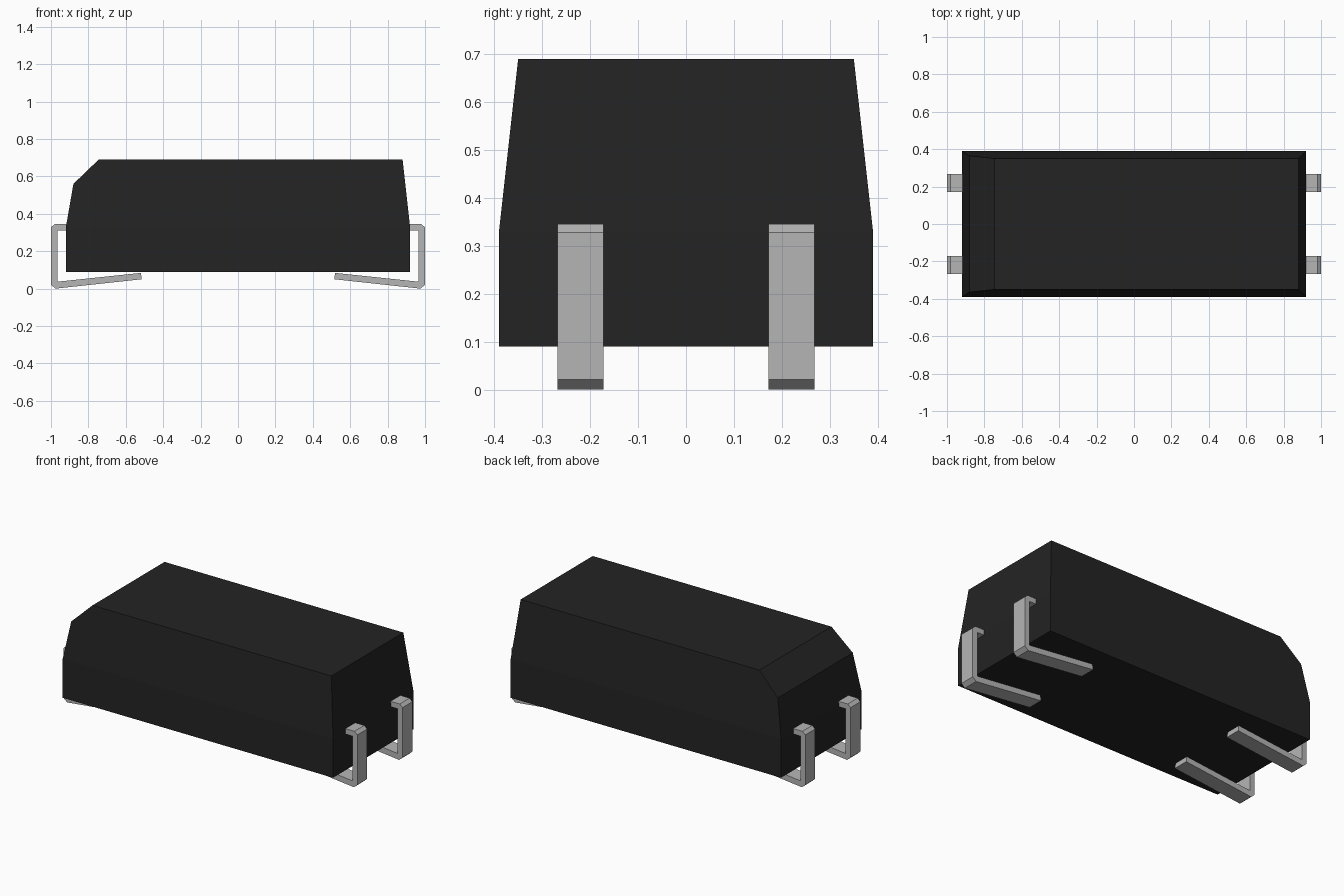
import bpy
import bmesh

cube = bpy.data.objects.get("Cube")
if cube:
    bpy.data.objects.remove(cube, do_unlink=True)


def material(name, value):
    mat = bpy.data.materials.new(name)
    mat.use_nodes = True
    colour = (value, value, value, 1)
    mat.diffuse_color = colour
    mat.node_tree.nodes["Principled BSDF"].inputs["Base Color"].default_value = colour
    return mat


def finish(name, bm, mat):
    bmesh.ops.recalc_face_normals(bm, faces=bm.faces)
    mesh = bpy.data.meshes.new(name)
    bm.to_mesh(mesh)
    bm.free()
    mesh.materials.append(mat)
    obj = bpy.data.objects.new(name, mesh)
    bpy.context.collection.objects.link(obj)


black = material("black plastic", 0.017)
metal = material("tinned metal", 0.46)

# Package body: side outline lofted across y, narrowing above the parting line
WAIST, TOP = 0.33, 0.69
outline = [(-0.92, 0.09), (-0.92, WAIST), (-0.88, 0.56), (-0.745, TOP),
           (0.88, TOP), (0.92, WAIST), (0.92, 0.09)]


def half_width(z):
    return 0.39 - 0.04 * max(0, (z - WAIST) / (TOP - WAIST))


bm = bmesh.new()
front, back = [[bm.verts.new((x, side * half_width(z), z)) for x, z in outline]
               for side in (-1, 1)]
count = len(outline)
for i in range(count):
    j = (i + 1) % count
    bm.faces.new((front[i], front[j], back[j], back[i]))
for ring in (front, back):
    bm.faces.new((ring[0], ring[1], ring[5], ring[6]))
    bm.faces.new(ring[1:6])
finish("package_body", bm, black)

# Bent leads: one shoulder-leg-foot profile, mirrored to both ends
lead_profile = [(0.88, 0.345), (0.98, 0.345), (1.0, 0.328), (1.0, 0.021),
                (0.976, 0.0), (0.515, 0.05), (0.519, 0.084), (0.966, 0.037),
                (0.966, 0.312), (0.88, 0.312)]


def lead(name, end, y):
    bm = bmesh.new()
    face = bm.faces.new([bm.verts.new((end * x, y - 0.048, z))
                         for x, z in lead_profile])
    extruded = bmesh.ops.extrude_face_region(bm, geom=[face])["geom"]
    verts = [g for g in extruded if isinstance(g, bmesh.types.BMVert)]
    bmesh.ops.translate(bm, verts=verts, vec=(0, 0.096, 0))
    # Close the starting side if the extrusion removed it
    holes = [e for e in bm.edges if e.is_boundary]
    if holes:
        bmesh.ops.holes_fill(bm, edges=holes)
    finish(name, bm, metal)


for end, end_name in ((1, "left"), (-1, "right")):
    for y, side_name in ((-0.22, "front"), (0.22, "back")):
        lead(f"{end_name}_{side_name}_lead", end, y)
